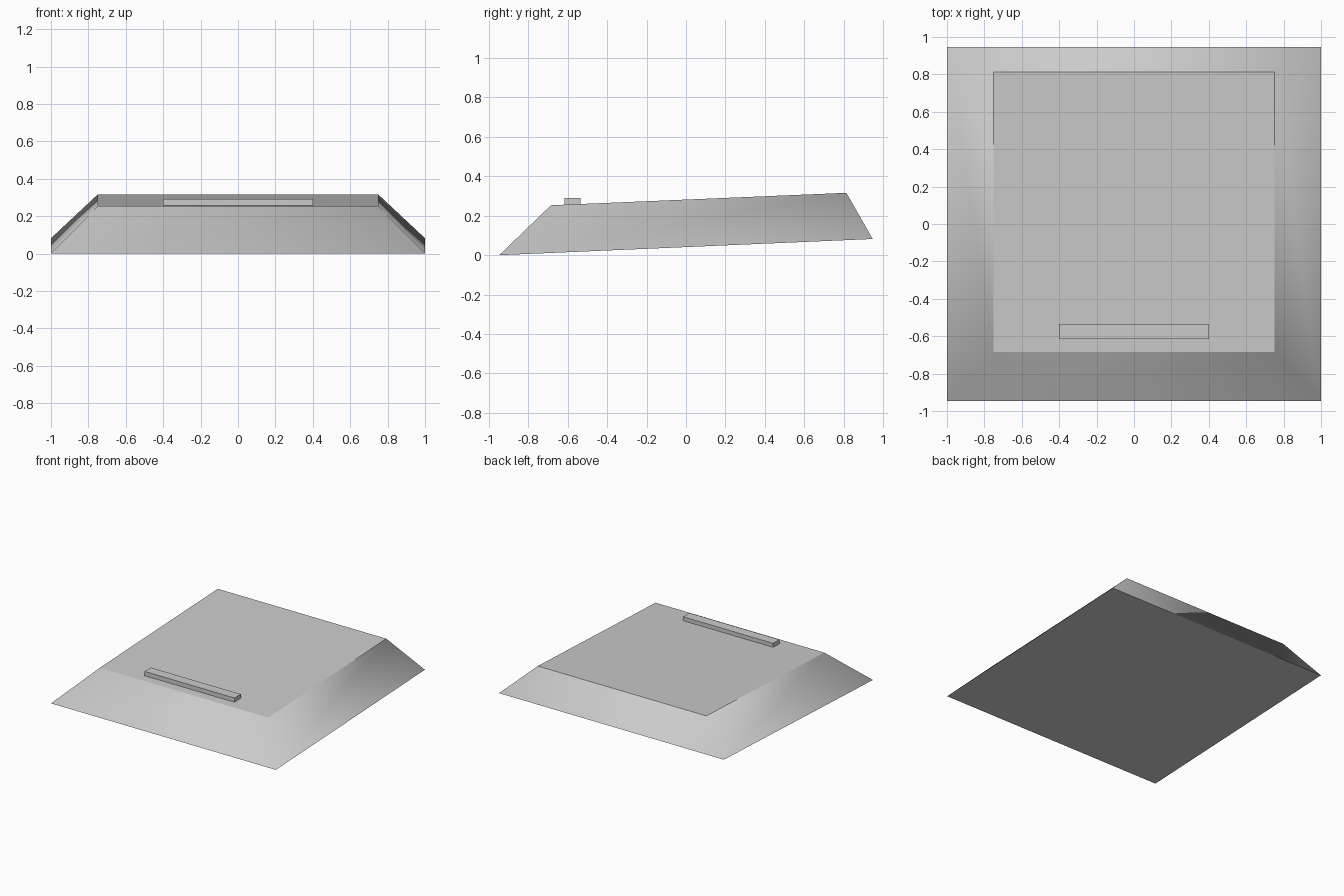
import bpy
import bmesh

cube = bpy.data.objects.get("Cube")
if cube:
    bpy.data.objects.remove(cube, do_unlink=True)

grey = bpy.data.materials.new("light grey")
grey.use_nodes = True
colour = (0.6, 0.6, 0.6, 1)
grey.diffuse_color = colour
grey.node_tree.nodes["Principled BSDF"].inputs["Base Color"].default_value = colour


def finish(name, bm):
    bmesh.ops.recalc_face_normals(bm, faces=bm.faces[:])
    mesh = bpy.data.meshes.new(name)
    bm.to_mesh(mesh)
    bm.free()
    mesh.materials.append(grey)
    obj = bpy.data.objects.new(name, mesh)
    bpy.context.collection.objects.link(obj)
    return obj


def wedge_block(name, base, top):
    """Block between two tilted rectangles: (half width, front y, front z, back y, back z)."""
    bm = bmesh.new()
    rings = []
    for half, y0, z0, y1, z1 in (base, top):
        corners = ((-half, y0, z0), (half, y0, z0), (half, y1, z1), (-half, y1, z1))
        rings.append([bm.verts.new(c) for c in corners])
    caps = [bm.faces.new(ring) for ring in rings]
    walls = []
    for i in range(4):
        j = (i + 1) % 4
        walls.append(bm.faces.new((rings[0][i], rings[0][j], rings[1][j], rings[1][i])))
    return bm, caps, walls


# Tapered cap body: walls blend softly round the corners, rims stay crisp
bm, caps, walls = wedge_block("cap_body",
                              (1.0, -0.947, 0.0, 0.947, 0.082),
                              (0.75, -0.685, 0.253, 0.813, 0.316))
for wall in walls:
    wall.smooth = True
for cap in caps:
    for edge in cap.edges:
        edge.smooth = False
finish("cap_body", bm)

# Raised finger bar near the front of the top
bm, caps, walls = wedge_block("finger_bar",
                              (0.4, -0.615, 0.24, -0.535, 0.24),
                              (0.4, -0.615, 0.291, -0.535, 0.291))
finish("finger_bar", bm)
